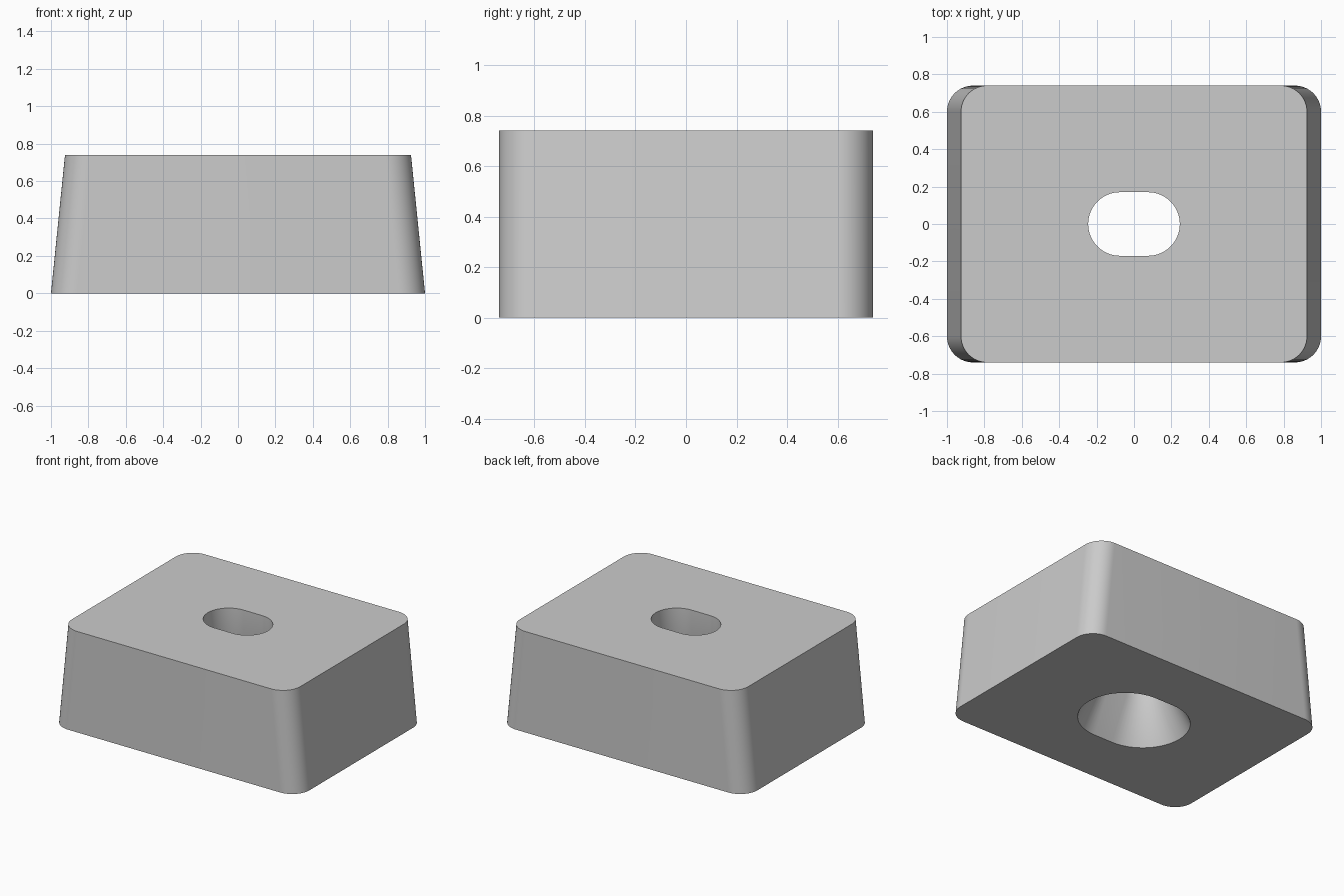
import bpy, bmesh, math

if "Cube" in bpy.data.objects:
    bpy.data.objects.remove(bpy.data.objects["Cube"])

SEG = 16  # segments per rounded corner


def rounded_ring(bm, hx, hy, r, z):
    """Closed ring of vertices around a rounded rectangle at height z."""
    ring = []
    for q, (sx, sy) in enumerate([(1, 1), (-1, 1), (-1, -1), (1, -1)]):
        for i in range(SEG + 1):
            a = math.pi / 2 * (q + i / SEG)
            ring.append(bm.verts.new((sx * (hx - r) + r * math.cos(a),
                                      sy * (hy - r) + r * math.sin(a), z)))
    return ring


H = 0.74         # block height
SLOT = 0.075     # half length of the slot's straight run
R_TOP, R_SINK = 0.17, 0.317

bm = bmesh.new()
rings = [
    rounded_ring(bm, 1.0, 0.74, 0.14, 0),                    # outer foot
    rounded_ring(bm, 0.925, 0.74, 0.14, H),                  # outer top
    rounded_ring(bm, SLOT + R_TOP, R_TOP, R_TOP, H),         # slot mouth
    rounded_ring(bm, SLOT + R_TOP, R_TOP, R_TOP, 0.29),      # end of straight slot
    rounded_ring(bm, SLOT + R_SINK, R_SINK, R_SINK, 0),      # flared underside
]

# Skin each ring to the next; the last closes the underside
n = len(rings[0])
for k, low in enumerate(rings):
    high = rings[(k + 1) % len(rings)]
    for i in range(n):
        j = (i + 1) % n
        bm.faces.new((low[i], low[j], high[j], high[i]))
bmesh.ops.remove_doubles(bm, verts=bm.verts, dist=1e-5)
bmesh.ops.recalc_face_normals(bm, faces=bm.faces)

mesh = bpy.data.meshes.new("slotted_block")
bm.to_mesh(mesh)
bm.free()
block = bpy.data.objects.new("slotted_block", mesh)
bpy.context.collection.objects.link(block)

# Plain grey finish
grey = bpy.data.materials.new("light_grey")
grey.diffuse_color = (0.6, 0.6, 0.6, 1)
grey.use_nodes = True
grey.node_tree.nodes["Principled BSDF"].inputs["Base Color"].default_value = grey.diffuse_color
mesh.materials.append(grey)

# Smooth rounded walls, sharp rims
bpy.context.view_layer.objects.active = block
block.select_set(True)
bpy.ops.object.shade_smooth_by_angle(angle=math.radians(30))
